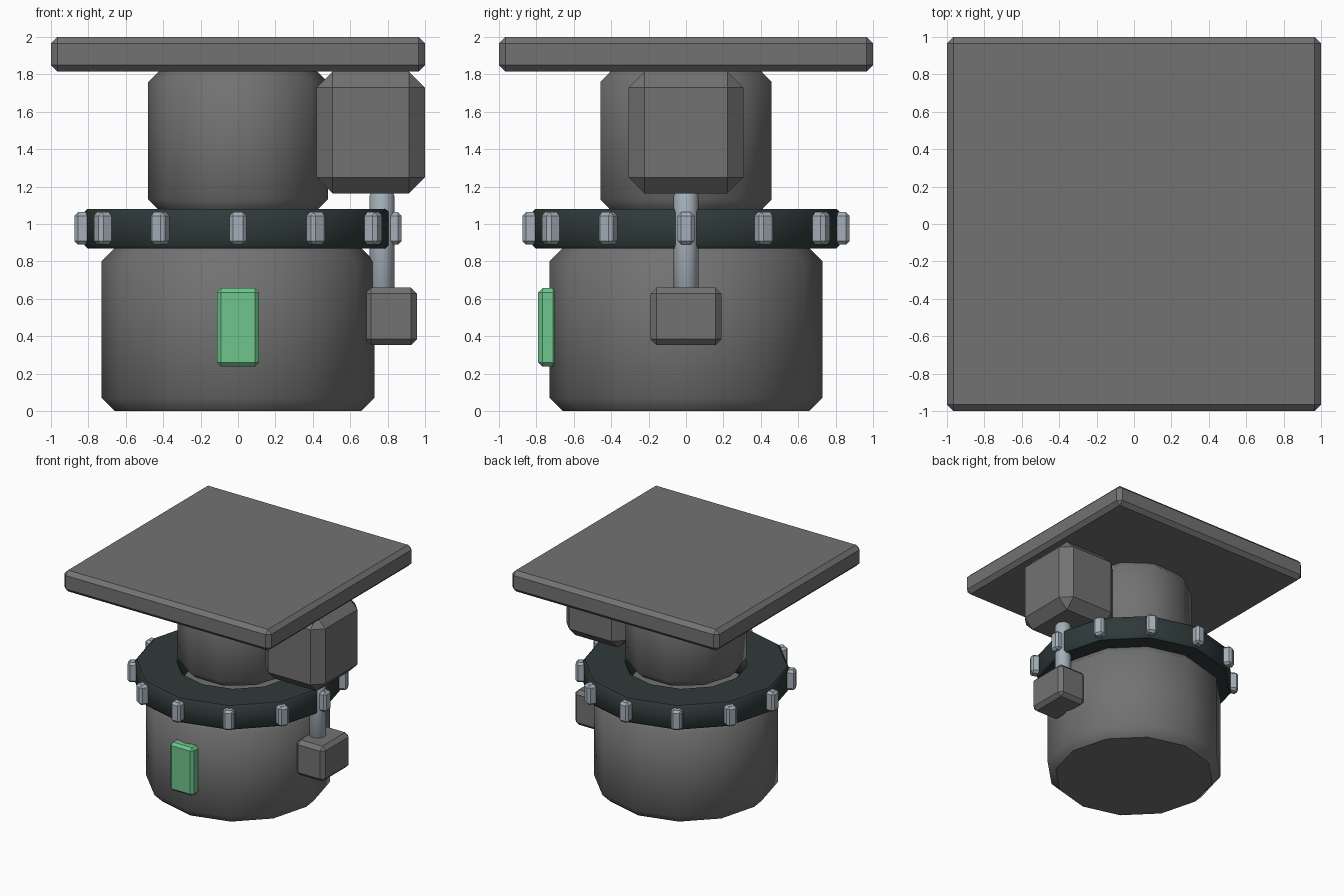
import bpy, bmesh, math
from mathutils import Matrix

if "Cube" in bpy.data.objects:
    bpy.data.objects.remove(bpy.data.objects["Cube"])

def material(name, rgb):
    m = bpy.data.materials.new(name)
    m.diffuse_color = (*rgb, 1)
    m.use_nodes = True
    m.node_tree.nodes["Principled BSDF"].inputs["Base Color"].default_value = m.diffuse_color
    return m

GREY = material("housing grey", (0.17, 0.17, 0.173))
DARK = material("dark ring", (0.028, 0.042, 0.042))
STEEL = material("steel", (0.37, 0.43, 0.48))
GREEN = material("panel green", (0.16, 0.56, 0.27))

def finish(bm, name, mat, smooth=False):
    bmesh.ops.recalc_face_normals(bm, faces=bm.faces)
    for f in bm.faces:  # sides smooth, end caps flat
        f.smooth = smooth and abs(f.normal.z) < 0.95
    me = bpy.data.meshes.new(name)
    bm.to_mesh(me)
    bm.free()
    me.materials.append(mat)
    ob = bpy.data.objects.new(name, me)
    bpy.context.collection.objects.link(ob)
    return ob

def box(name, lo, hi, bevel, mat, turn=0):
    """Chamfered box between two corners, then turned about z."""
    bm = bmesh.new()
    bmesh.ops.create_cube(bm, size=1)
    for v in bm.verts:
        for i in range(3):
            v.co[i] = lo[i] + (v.co[i] + 0.5) * (hi[i] - lo[i])
    bmesh.ops.bevel(bm, geom=bm.edges[:], offset=bevel, segments=1,
                    affect='EDGES', profile=0.5)
    bm.transform(Matrix.Rotation(turn, 4, 'Z'))
    return finish(bm, name, mat)

def lathe(name, profile, n, mat, x=0, ring=False):
    """Spin (radius, z) points round a vertical axis with n sides."""
    bm = bmesh.new()
    rows = [[bm.verts.new((x + r * math.cos(2 * math.pi * i / n),
                           r * math.sin(2 * math.pi * i / n), z))
             for i in range(n)] for r, z in profile]
    pairs = list(zip(rows, rows[1:]))
    if ring:
        pairs.append((rows[-1], rows[0]))
    else:
        bm.faces.new(rows[0])
        bm.faces.new(rows[-1])
    for a, b in pairs:
        for i in range(n):
            j = (i + 1) % n
            bm.faces.new((a[i], a[j], b[j], b[i]))
    return finish(bm, name, mat, True)

# Main drums
lathe("base_drum", [(0.66, 0), (0.73, 0.07), (0.73, 0.80), (0.66, 0.87)], 12, GREY)
lathe("upper_drum", [(0.42, 1.07), (0.48, 1.13), (0.48, 1.76), (0.42, 1.82)], 10, GREY)

# Toothed ring
lathe("gear_ring", [(0.49, 0.87), (0.805, 0.87), (0.82, 0.885), (0.82, 1.065),
                    (0.805, 1.08), (0.49, 1.08), (0.475, 1.065), (0.475, 0.885)],
      12, DARK, ring=True)
for k in range(12):
    box(f"ring_tooth_{k + 1}", (0.785, -0.045, 0.89), (0.875, 0.045, 1.063),
        0.019, STEEL, k * math.pi / 6)

# Top plate
box("top_plate", (-1, -1, 1.815), (1, 1, 2), 0.034, GREY)

# Drive motor, shaft and lower bearing
box("motor_housing", (0.42, -0.307, 1.163), (1.0, 0.307, 1.815), 0.086, GREY)
lathe("drive_shaft", [(0.06, 0.65), (0.067, 0.66), (0.067, 1.15), (0.06, 1.163)],
      12, STEEL, x=0.77)
box("lower_bearing", (0.68, -0.19, 0.353), (0.957, 0.19, 0.66), 0.032, GREY)

# Front panel
box("front_panel", (-0.113, -0.79, 0.237), (0.113, -0.69, 0.657), 0.022, GREEN)
